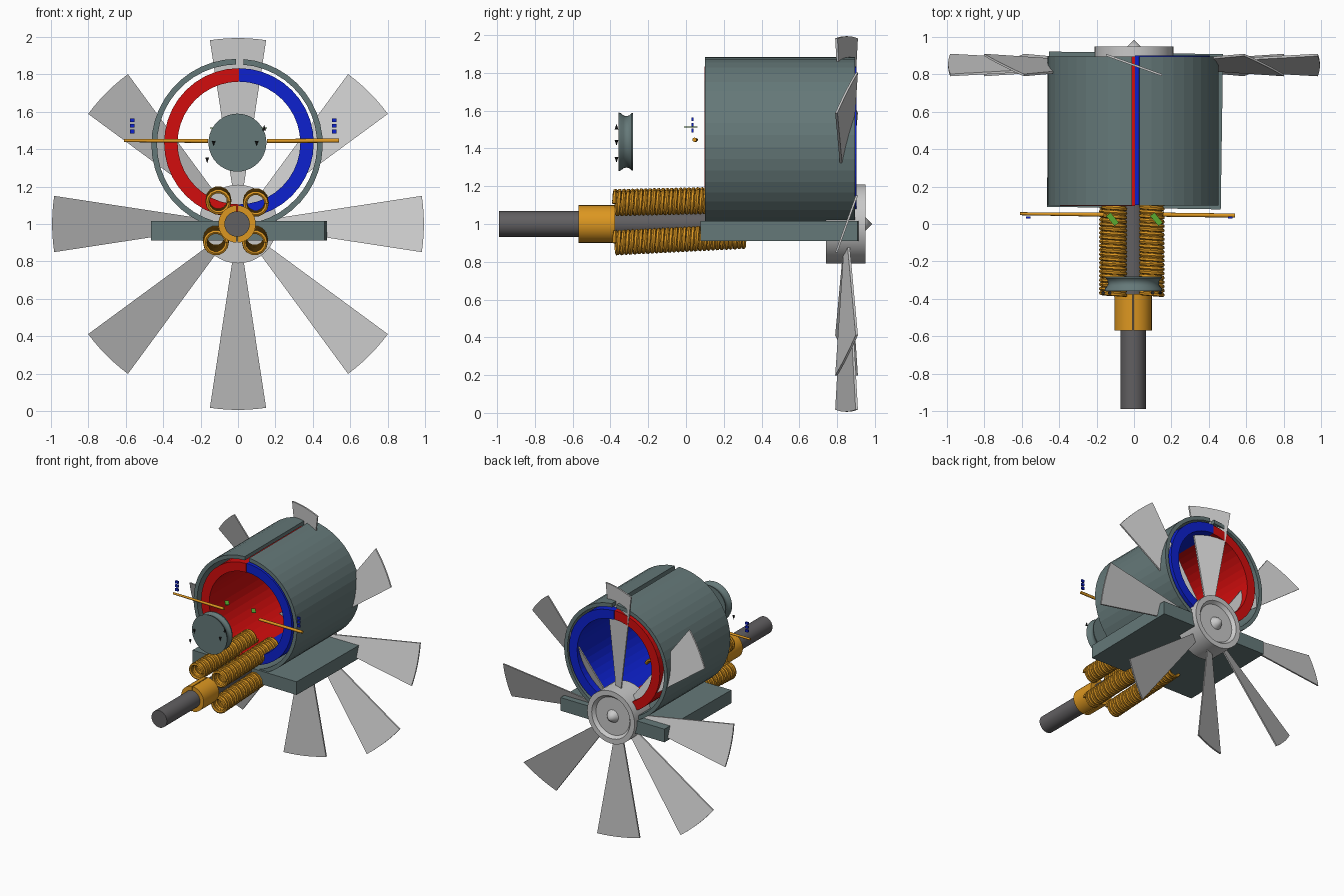
import bpy, bmesh, math
from math import sin, cos, pi, radians
from mathutils import Matrix, Vector

cube = bpy.data.objects.get("Cube")
if cube:
    bpy.data.objects.remove(cube, do_unlink=True)


def material(name, r, g, b):
    m = bpy.data.materials.new(name)
    m.use_nodes = True
    m.diffuse_color = (r, g, b, 1)
    m.node_tree.nodes["Principled BSDF"].inputs["Base Color"].default_value = (r, g, b, 1)
    return m


RED = material("red", 0.65, 0.004, 0.004)
BLUE = material("blue", 0.004, 0.015, 0.62)
STEEL = material("green_grey", 0.13, 0.19, 0.19)
COPPER = material("copper_orange", 0.72, 0.31, 0.015)
LIGHT = material("light_grey", 0.58, 0.58, 0.58)
DARK = material("dark_grey", 0.12, 0.115, 0.12)
GREEN = material("green", 0.1, 0.4, 0.03)
BLACK = material("near_black", 0.02, 0.02, 0.02)


def finish(name, bm, mat):
    bmesh.ops.remove_doubles(bm, verts=bm.verts, dist=1e-5)
    bmesh.ops.recalc_face_normals(bm, faces=bm.faces)
    me = bpy.data.meshes.new(name)
    bm.to_mesh(me)
    bm.free()
    me.materials.append(mat)
    ob = bpy.data.objects.new(name, me)
    bpy.context.collection.objects.link(ob)
    return ob


def smooth(ob):
    bpy.ops.object.select_all(action='DESELECT')
    ob.select_set(True)
    bpy.context.view_layer.objects.active = ob
    bpy.ops.object.shade_smooth_by_angle(angle=radians(35))


def turned(name, profile, centre, mat, steps=40):
    """Solid of revolution about the y axis, profile of (radius, y)."""
    bm = bmesh.new()
    rings = [[bm.verts.new((centre[0] + r * cos(2 * pi * i / steps), y,
                            centre[1] + r * sin(2 * pi * i / steps)))
              for i in range(steps)] for r, y in profile]
    for a, b in zip(rings, rings[1:]):
        for i in range(steps):
            j = (i + 1) % steps
            bm.faces.new((a[i], a[j], b[j], b[i]))
    return finish(name, bm, mat)


def arc_shell(name, r0, r1, y0, y1, start, end, centre, mat, steps=20):
    """Part of a tube along y, between two angles in degrees."""
    bm = bmesh.new()
    loops = []
    for i in range(steps + 1):
        a = radians(start + (end - start) * i / steps)
        loops.append([bm.verts.new((centre[0] + r * cos(a), y, centre[1] + r * sin(a)))
                      for r, y in ((r0, y0), (r1, y0), (r1, y1), (r0, y1))])
    for a, b in zip(loops, loops[1:]):
        for k in range(4):
            m = (k + 1) % 4
            bm.faces.new((a[k], a[m], b[m], b[k]))
    bm.faces.new(loops[0])
    bm.faces.new(loops[-1])
    return finish(name, bm, mat)


def box(name, centre, size, mat, turn=0):
    bm = bmesh.new()
    bmesh.ops.create_cube(bm, size=1, matrix=Matrix.Translation(centre)
                          @ Matrix.Rotation(turn, 4, 'Z') @ Matrix.Diagonal((*size, 1)))
    return finish(name, bm, mat)


def rod(name, start, end, r1, r2, mat, sides=16):
    a, b = Vector(start), Vector(end)
    d = b - a
    bm = bmesh.new()
    bmesh.ops.create_cone(bm, cap_ends=True, segments=sides, radius1=r1, radius2=r2,
                          depth=d.length, matrix=Matrix.Translation((a + b) / 2)
                          @ d.to_track_quat('Z', 'Y').to_matrix().to_4x4())
    return finish(name, bm, mat)


def coil(name, x, z, rise):
    """Hollow wire winding running along y."""
    turns, per, y0, length = 30, 14, -0.38, 0.69
    cu = bpy.data.curves.new(name, 'CURVE')
    cu.dimensions = '3D'
    cu.bevel_depth = 0.0115
    cu.bevel_resolution = 1
    cu.use_fill_caps = True
    sp = cu.splines.new('POLY')
    n = turns * per
    sp.points.add(n)
    for i, p in enumerate(sp.points):
        a, t = 2 * pi * i / per, i / n
        p.co = (x + 0.058 * cos(a), y0 + length * t, z + rise * t + 0.058 * sin(a), 1)
    helper = bpy.data.objects.new(name + "_path", cu)
    bpy.context.collection.objects.link(helper)
    me = bpy.data.meshes.new_from_object(helper.evaluated_get(bpy.context.evaluated_depsgraph_get()))
    bpy.data.objects.remove(helper, do_unlink=True)
    me.materials.clear()
    me.materials.append(COPPER)
    ob = bpy.data.objects.new(name, me)
    bpy.context.collection.objects.link(ob)
    smooth(ob)


# Split steel yoke and its base
HOUSING = (-0.005, 1.425)
arc_shell("yoke_left", 0.428, 0.458, 0.1, 0.895, 90.6, 270, HOUSING, STEEL, 22)
arc_shell("yoke_right", 0.428, 0.458, 0.1, 0.895, -90, 85.6, HOUSING, STEEL, 22)
box("base", (0.005, 0.5, 0.963), (0.93, 0.83, 0.105), STEEL, -0.015)

# Two magnet halves
MAGNET = (0.005, 1.433)
arc_shell("magnet_red", 0.328, 0.4, 0.097, 0.895, 90, 270, MAGNET, RED)
arc_shell("magnet_blue", 0.328, 0.4, 0.102, 0.902, -90, 90, MAGNET, BLUE)

# Shaft and split commutator
AXLE = (-0.005, 1.0)
smooth(rod("shaft", (-0.005, -0.99, 1), (-0.005, 0.85, 1), 0.068, 0.068, DARK, 32))
for side, start in (("right", -88), ("left", 92)):
    smooth(arc_shell("commutator_" + side, 0.066, 0.1, -0.57, -0.375,
                     start, start + 176, AXLE, COPPER, 16))

# Four windings around the shaft
coil("coil_upper_right", -0.105, 1.118, 0.015)
coil("coil_upper_left", 0.095, 1.108, 0.015)
coil("coil_lower_right", -0.118, 0.9, 0.035)
coil("coil_lower_left", 0.09, 0.9, 0.035)

# Fan hub with rim, recess and pointed boss
smooth(turned("fan_hub", [(0, 0.74), (0.21, 0.74), (0.21, 0.95), (0.17, 0.95),
                          (0.15, 0.925), (0.05, 0.925), (0.035, 0.95), (0, 0.985)],
              (0, 1.0), LIGHT))

# Eight pitched fan blades
for k in range(8):
    bm = bmesh.new()
    mid = k * pi / 4
    spread = radians(8.7)
    front, back = [], []
    outline = [(0.18, -spread), (0.18, spread)]
    outline += [(0.994, spread * (1 - i / 3)) for i in range(7)]
    for r, d in outline:
        y = 0.85 + 0.36 * r * sin(d)
        x, z = r * cos(mid + d), 1 + r * sin(mid + d)
        front.append(bm.verts.new((x, y - 0.006, z)))
        back.append(bm.verts.new((x, y + 0.006, z)))
    bm.faces.new(front)
    bm.faces.new(back)
    for i in range(len(front)):
        j = (i + 1) % len(front)
        bm.faces.new((front[i], front[j], back[j], back[i]))
    finish("fan_blade_%d" % (k + 1), bm, LIGHT)

# Waisted disc floating before the bore
smooth(turned("waisted_disc", [(0, -0.357), (0.155, -0.357), (0.152, -0.345), (0.139, -0.33),
                               (0.136, -0.315), (0.14, -0.3), (0.152, -0.288),
                               (0.152, -0.28), (0, -0.28)], (-0.003, 1.435), STEEL))

# Brush rods
smooth(rod("brush_right", (-0.61, 0.055, 1.446), (-0.16, 0.05, 1.444), 0.008, 0.011, COPPER))
smooth(rod("brush_left", (0.155, 0.05, 1.444), (0.54, 0.045, 1.446), 0.011, 0.011, COPPER))

# Small blue, green and black markers
for side, x in (("right", -0.565), ("left", 0.515)):
    for i in range(3):
        box("blue_marker_%s_%d" % (side, i + 1), (x, 0.035, 1.495 + 0.03 * i),
            (0.024, 0.012, 0.02), BLUE)
for side, x in (("right", -0.115), ("left", 0.12)):
    box("green_marker_" + side, (x, 0.025, 1.513), (0.03, 0.07, 0.006), GREEN, 0.7)
for i, (x, z, way) in enumerate(((-0.13, 1.43, -1), (0.1, 1.43, -1),
                                 (-0.165, 1.34, -1), (0.14, 1.515, 1))):
    rod("arrow_%d" % (i + 1), (x, -0.368, z - 0.015 * way), (x, -0.368, z + 0.015 * way),
        0.01, 0, BLACK, 8)
